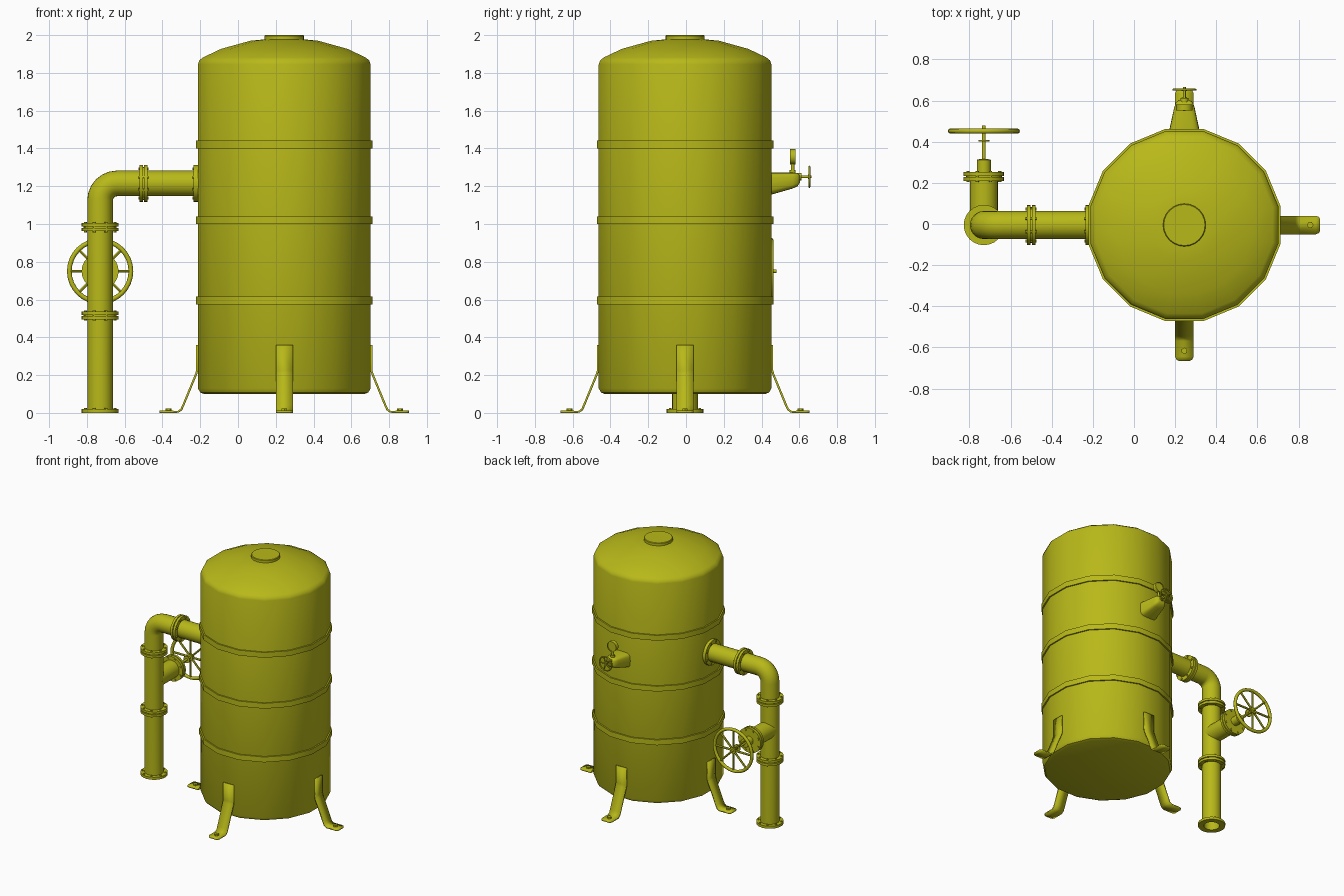
import bpy, bmesh
from math import pi, sin, cos, radians, copysign
from mathutils import Vector, Matrix

if "Cube" in bpy.data.objects:
    bpy.data.objects.remove(bpy.data.objects["Cube"])

X, Y, Z = Vector((1, 0, 0)), Vector((0, 1, 0)), Vector((0, 0, 1))
TC = Vector((0.245, -0.005, 0))      # tank centre
PX, PY, PZ = -0.73, -0.005, 1.215    # pipe position and upper height

paint = bpy.data.materials.new("yellow_paint")
paint.diffuse_color = (0.48, 0.48, 0.01, 1)
paint.use_nodes = True
paint.node_tree.nodes["Principled BSDF"].inputs["Base Color"].default_value = paint.diffuse_color


def finish(name, bm, angle=35):
    bmesh.ops.remove_doubles(bm, verts=bm.verts, dist=1e-5)
    bmesh.ops.recalc_face_normals(bm, faces=bm.faces)
    me = bpy.data.meshes.new(name)
    bm.to_mesh(me)
    bm.free()
    me.shade_smooth()
    me.set_sharp_from_angle(angle=radians(angle))
    me.materials.append(paint)
    ob = bpy.data.objects.new(name, me)
    bpy.context.collection.objects.link(ob)
    return ob


def loft(bm, rings, caps=True, loop=False):
    rows = [[bm.verts.new(p) for p in r] for r in rings]
    n = len(rows[0])
    pairs = list(zip(rows, rows[1:])) + ([(rows[-1], rows[0])] if loop else [])
    for a, b in pairs:
        for i in range(n):
            j = (i + 1) % n
            bm.faces.new((a[i], a[j], b[j], b[i]))
    if caps and not loop:
        bm.faces.new(rows[0])
        bm.faces.new(rows[-1])


def lathe(bm, profile, origin, axis=Z, segs=24, phase=0.0, loop=False):
    """Revolve (radius, height) points about an axis."""
    m = Matrix.Translation(origin) @ axis.to_track_quat('Z', 'Y').to_matrix().to_4x4()
    loft(bm, [[m @ Vector((r * cos(phase + 2 * pi * i / segs), r * sin(phase + 2 * pi * i / segs), h))
               for i in range(segs)] for r, h in profile], loop=loop)


def rod(bm, a, b, r, segs=8):
    d = b - a
    lathe(bm, [(r, 0), (r, d.length)], a, d.normalized(), segs)


def flange(name, centre, axis, lo, hi, groove=True, bore=0.06, r=0.098):
    """Flange pair with a groove and a ring of hex bolts."""
    bm = bmesh.new()
    mid = (lo + hi) / 2
    prof = [(bore, lo), (r, lo)]
    if groove:
        prof += [(r, mid - .003), (r - .01, mid - .003), (r - .01, mid + .003), (r, mid + .003)]
    prof += [(r, hi), (bore, hi)]
    lathe(bm, prof, centre, axis, 24, loop=True)
    q = axis.to_track_quat('Z', 'Y')
    for i in range(8):
        a = 2 * pi * (i + .5) / 8
        off = q @ Vector((.084 * cos(a), .084 * sin(a), 0))
        bot = lo - .006 if groove else lo
        rod(bm, centre + off + axis * bot, centre + off + axis * (hi + .006), .008, 6)
    return finish(name, bm)


def handwheel(name, centre, R, tube, spokes, spoke_r, hub_r, hub_h):
    bm = bmesh.new()
    lathe(bm, [(R + tube * cos(t * pi / 4), tube * sin(t * pi / 4)) for t in range(8)],
          centre, Y, 32, loop=True)
    lathe(bm, [(hub_r, -hub_h), (hub_r, hub_h)], centre, Y, 12)
    for i in range(spokes):
        a = 2 * pi * i / spokes
        rod(bm, centre, centre + Vector((cos(a), 0, sin(a))) * R, spoke_r, 6)
    return finish(name, bm, 50)


# Tank shell: sixteen sides, flats facing the axes
k = 1 / cos(pi / 16)
bm = bmesh.new()
shell = [(0, .1), (.425, .1), (.445, .108), (.457, .13), (.457, 1.845), (.45, 1.866), (.43, 1.882),
         (.335, 1.927), (.18, 1.97), (.1, 1.978), (0, 1.978)]
lathe(bm, [(r * k, z) for r, z in shell], TC, Z, 16, pi / 16)
finish("tank_shell", bm)

# Top cap
bm = bmesh.new()
lathe(bm, [(.104, 1.96), (.104, 1.996), (.1, 2.0)], TC, Z, 24)
finish("top_cap", bm)

# Reinforcing bands
for i, z in enumerate((.575, .999, 1.401)):
    bm = bmesh.new()
    lathe(bm, [(r * k, z + h) for r, h in ((.45, 0), (.467, 0), (.467, .042), (.45, .042))],
          TC, Z, 16, pi / 16, loop=True)
    finish(f"tank_band_{i + 1}", bm)

# Four bent strap legs with anchor bolts
strap = [(.461, .36, .045), (.461, .225, .045), (.467, .205, .045), (.535, .04, .045), (.545, .018, .045),
         (.562, .006, .045), (.64, .006, .045), (.654, .006, .039), (.66, .006, .028)]
for i, side in enumerate(("right", "back", "left", "front")):
    bm = bmesh.new()
    rows = [[bm.verts.new((r, s * w, z)) for s in (-1, 1)] for r, z, w in strap]
    for a, b in zip(rows, rows[1:]):
        bm.faces.new((a[0], a[1], b[1], b[0]))
    leg = finish(f"{side}_leg", bm)
    sol = leg.modifiers.new("thickness", 'SOLIDIFY')
    sol.thickness, sol.offset = .011, 0
    bm = bmesh.new()
    lathe(bm, [(.016, .008), (.016, .024)], Vector((.612, 0, 0)), Z, 6)
    bolt = finish(f"{side}_leg_bolt", bm)
    for ob in (leg, bolt):
        ob.location = TC
        ob.rotation_euler.z = i * pi / 2

# Main pipe: open bottom end, riser, elbow, run into the tank
R, B = .068, .09
path = [(PX, .4, 90, .056), (PX, 0, 90, .056), (PX, 0, 90, R)]
path += [(PX + B - B * cos(radians(t)), PZ - B + B * sin(radians(t)), 90 - t, R) for t in range(0, 91, 15)]
path += [(-.19, PZ, 0, R)]
rings = []
for x, z, t, r in path:
    n = Vector((-sin(radians(t)), 0, cos(radians(t))))
    rings.append([Vector((x, PY, z)) + r * (Y * cos(a * pi / 12) + n * sin(a * pi / 12)) for a in range(24)])
bm = bmesh.new()
loft(bm, rings)
finish("main_pipe", bm)

# Pipe flanges
flange("pipe_foot_flange", Vector((PX, PY, 0)), Z, 0, .02, groove=False)
flange("valve_lower_flange", Vector((PX, PY, .516)), Z, -.021, .021)
flange("valve_upper_flange", Vector((PX, PY, .983)), Z, -.021, .021)
flange("pipe_run_flange", Vector((-.5, PY, PZ)), X, -.021, .021)
flange("tank_wall_flange", Vector((-.205, PY, PZ)), -X, 0, .03, groove=False)

# Gate valve: branch, bonnet flange, bonnet and stem
V = Vector((PX, 0, .75))
bm = bmesh.new()
lathe(bm, [(R, 0), (R, .22)], V, Y, 24)
finish("valve_branch", bm)
flange("valve_bonnet_flange", V + Y * .231, Y, -.021, .021, bore=.02)
bm = bmesh.new()
lathe(bm, [(.034, .24), (.034, .312), (.022, .315), (.009, .315), (.009, .4), (.027, .4),
           (.027, .408), (.009, .408), (.009, .48)], V, Y, 16)
finish("valve_stem", bm)
handwheel("valve_handwheel", V + Y * .452, .163, .0125, 8, .008, .024, .012)

# Sampling outlet on the back: tapering spout
bm = bmesh.new()
rings = []
for y, w, lo, hi in ((.44, .077, 1.152, 1.272), (.565, .05, 1.188, 1.272),
                     (.59, .042, 1.2, 1.27), (.603, .026, 1.218, 1.258)):
    ring = []
    for i in range(20):
        c, s = cos(i * pi / 10), sin(i * pi / 10)
        ring.append(Vector((TC.x + w * copysign(abs(c) ** .5, c), y,
                            (lo + hi) / 2 + (hi - lo) / 2 * copysign(abs(s) ** .5, s))))
    rings.append(ring)
loft(bm, rings)
finish("outlet_spout", bm, 40)

# Pressure gauge on the spout
G = Vector((TC.x, .565, 1.356))
bm = bmesh.new()
lathe(bm, [(.04, -.014), (.04, .016), (.034, .016), (.034, .011), (0, .011)], G, Y, 24)
lathe(bm, [(.016, -.09), (.016, -.07), (.009, -.07), (.009, -.035)], G, Z, 12)
finish("pressure_gauge", bm)

# Outlet tap with small handwheel
T = Vector((TC.x, .59, 1.25))
bm = bmesh.new()
lathe(bm, [(.02, 0), (.02, .022), (.007, .022), (.007, .075)], T, Y, 12)
finish("tap_stem", bm)
handwheel("tap_handwheel", T + Y * .063, .054, .005, 5, .005, .013, .006)
